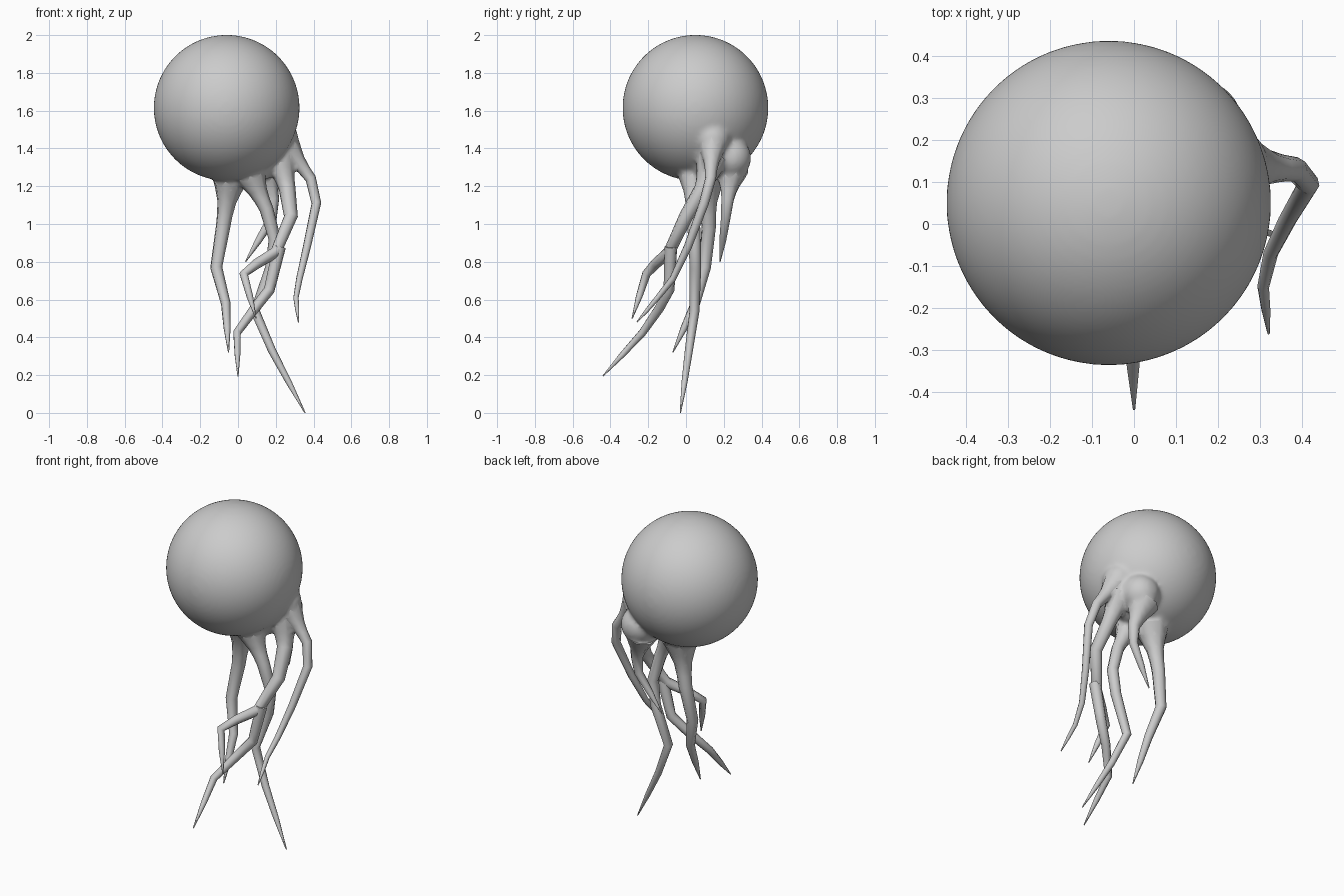
import bpy
from math import exp
from mathutils import Vector

if "Cube" in bpy.data.objects:
    bpy.data.objects.remove(bpy.data.objects["Cube"])


def select_only(objs):
    bpy.ops.object.select_all(action='DESELECT')
    for o in objs:
        o.select_set(True)
    bpy.context.view_layer.objects.active = objs[0]


def ball(x, y, z, radius):
    bpy.ops.mesh.primitive_uv_sphere_add(segments=64, ring_count=40, radius=radius, location=(x, y, z))
    return bpy.context.object


def tube(name, points, radii):
    """Round tube along a path with one radius per point."""
    curve = bpy.data.curves.new(name, 'CURVE')
    curve.dimensions = '3D'
    curve.bevel_depth = 1.0
    curve.bevel_resolution = 2
    curve.use_fill_caps = True
    spline = curve.splines.new('POLY')
    spline.points.add(len(points) - 1)
    for p, co, r in zip(spline.points, points, radii):
        p.co = (*co, 1)
        p.radius = r
    obj = bpy.data.objects.new(name, curve)
    bpy.context.collection.objects.link(obj)
    select_only([obj])
    bpy.ops.object.convert(target='MESH')
    obj = bpy.context.object
    bpy.ops.object.shade_smooth_by_angle(angle=1.2)
    return obj


roots = []


def tentacle(name, width, flare, path):
    """Tentacle that flares at its root and thins out to a point."""
    path = [Vector(p) for p in path]
    # finer steps in the first segment, where it flares, and near the tip
    pts = [path[0].lerp(path[1], i / 4) for i in range(4)] + path[1:-1]
    pts += [path[-2].lerp(path[-1], 0.5), path[-1]]
    dist = [0.0]
    for a, b in zip(pts, pts[1:]):
        dist.append(dist[-1] + (b - a).length)
    radii = [width * (1 - d / dist[-1]) ** 0.5 + flare * exp(-(d / 0.09) ** 1.5) + 0.003 for d in dist]
    tube(name, pts, radii)
    if flare:
        roots.append(tube("root", pts[:4], radii[:4]))


tentacle("left_tentacle", 0.042, 0.06,
         [(-.04, .11, 1.25), (-.08, .12, .98), (-.115, .1, .77), (-.065, .05, .58), (-.05, -.07, .32)])
tentacle("outer_tentacle", 0.028, 0.05,
         [(.25, .14, 1.42), (.385, .13, 1.24), (.415, .095, 1.11), (.365, .01, .88),
          (.325, -.07, .71), (.307, -.15, .61), (.32, -.26, .48)])
tentacle("front_tentacle", 0.042, 0.045,
         [(.22, .14, 1.35), (.26, .09, 1.19), (.28, 0, 1.04), (.2, -.09, .85),
          (.1, -.16, .79), (.03, -.21, .735), (.095, -.285, .5)])
tentacle("front_branch", 0.031, 0,
         [(.22, -.08, .88), (.165, -.09, .65), (.09, -.14, .555), (-.005, -.23, .425), (0, -.44, .195)])
tentacle("middle_tentacle", 0.035, 0.05,
         [(.06, .04, 1.27), (.15, .035, 1.08), (.195, .045, .92), (.175, .05, .77),
          (.09, .045, .54), (.18, .015, .33), (.355, -.03, 0)])
tentacle("back_tentacle", 0.033, 0.06,
         [(.14, .24, 1.29), (.185, .22, 1.13), (.18, .21, 1.03), (.04, .18, .8)])

# Head: one big ball melted together with lumps and the flared roots
head = ball(-.06, .05, 1.615, .386)
lumps = [ball(.15, .235, 1.35, .11), ball(.225, .14, 1.45, .095), ball(.12, .12, 1.32, .09)]
select_only([head] + lumps + roots)
bpy.ops.object.join()
head = bpy.context.object
head.name = "head"
remesh = head.modifiers.new("melt", 'REMESH')
remesh.mode = 'VOXEL'
remesh.voxel_size = 0.012
soften = head.modifiers.new("soften", 'SMOOTH')
soften.factor = 0.5
soften.iterations = 12
select_only([head])
bpy.ops.object.convert(target='MESH')
bpy.ops.object.shade_smooth()
